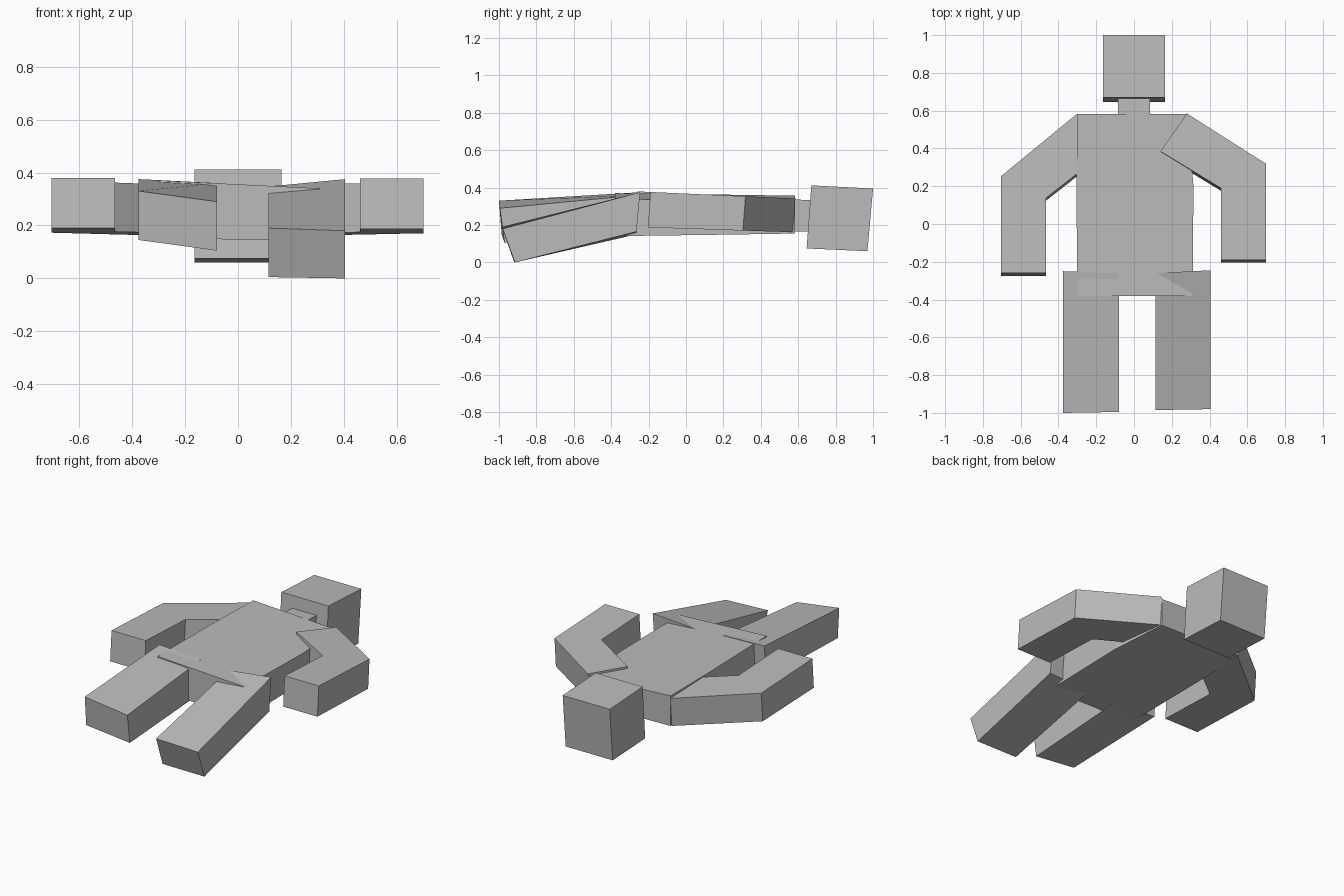
import bpy
import bmesh

old = bpy.data.objects.get("Cube")
if old:
    bpy.data.objects.remove(old, do_unlink=True)

# Single plain material
grey = bpy.data.materials.new("plain grey")
grey.use_nodes = True
tone = (0.5, 0.5, 0.5, 1)
grey.diffuse_color = tone
grey.node_tree.nodes["Principled BSDF"].inputs["Base Color"].default_value = tone


def loft(name, lower, upper):
    """Solid between two matching outlines, flat shaded."""
    bm = bmesh.new()
    a = [bm.verts.new(p) for p in lower]
    b = [bm.verts.new(p) for p in upper]
    n = len(a)
    bm.faces.new(a[::-1])
    bm.faces.new(b)
    for i in range(n):
        j = (i + 1) % n
        bm.faces.new((a[i], a[j], b[j], b[i]))
    bmesh.ops.recalc_face_normals(bm, faces=bm.faces)
    mesh = bpy.data.meshes.new(name)
    bm.to_mesh(mesh)
    bm.free()
    mesh.materials.append(grey)
    obj = bpy.data.objects.new(name, mesh)
    bpy.context.collection.objects.link(obj)
    return obj


def side_box(name, half_width, profile):
    """Box extruded across x from a (y, z) profile."""
    return loft(name, [(-half_width, y, z) for y, z in profile],
                [(half_width, y, z) for y, z in profile])


# Head and neck
side_box("head", 0.165, [(0.645, 0.075), (0.97, 0.06), (1.0, 0.395), (0.67, 0.412)])
side_box("neck", 0.085, [(0.55, 0.165), (0.69, 0.165), (0.69, 0.333), (0.55, 0.337)])

# Torso, rolled slightly towards its left
outline = [(-0.30, -0.38), (0.31, -0.38), (0.315, 0.2), (0.28, 0.583),
           (-0.30, 0.583), (-0.305, 0.2)]
loft("torso",
     [(x, y, 0.152 + 0.014 * y - 0.02 * x) for x, y in outline],
     [(x, y, 0.35 - 0.014 * y - 0.05 * x) for x, y in outline])


# Arms, bent at the elbow, gently rising towards the hands
def arm(name, outline):
    loft(name,
         [(x, y - 0.014, 0.181 - 0.033 * y) for x, y in outline],
         [(x, y, 0.368 - 0.045 * y) for x, y in outline])


arm("left_arm", [(0.14, 0.385), (0.46, 0.19), (0.46, -0.19),
                 (0.70, -0.19), (0.70, 0.318), (0.28, 0.585)])
arm("right_arm", [(-0.15, 0.385), (-0.465, 0.138), (-0.465, -0.26),
                  (-0.705, -0.26), (-0.705, 0.252), (-0.30, 0.585)])

# Legs, lofted from hip section to foot section
loft("left_leg",
     [(0.115, -0.265, 0.15), (0.405, -0.265, 0.165),
      (0.405, -0.245, 0.375), (0.115, -0.26, 0.347)],
     [(0.115, -0.92, 0.005), (0.405, -0.915, 0.0),
      (0.405, -0.98, 0.18), (0.115, -0.985, 0.19)])
loft("right_leg",
     [(-0.375, -0.265, 0.165), (-0.08, -0.265, 0.15),
      (-0.08, -0.26, 0.36), (-0.375, -0.25, 0.375)],
     [(-0.375, -0.985, 0.145), (-0.08, -0.97, 0.105),
      (-0.08, -0.995, 0.29), (-0.375, -1.0, 0.33)])
